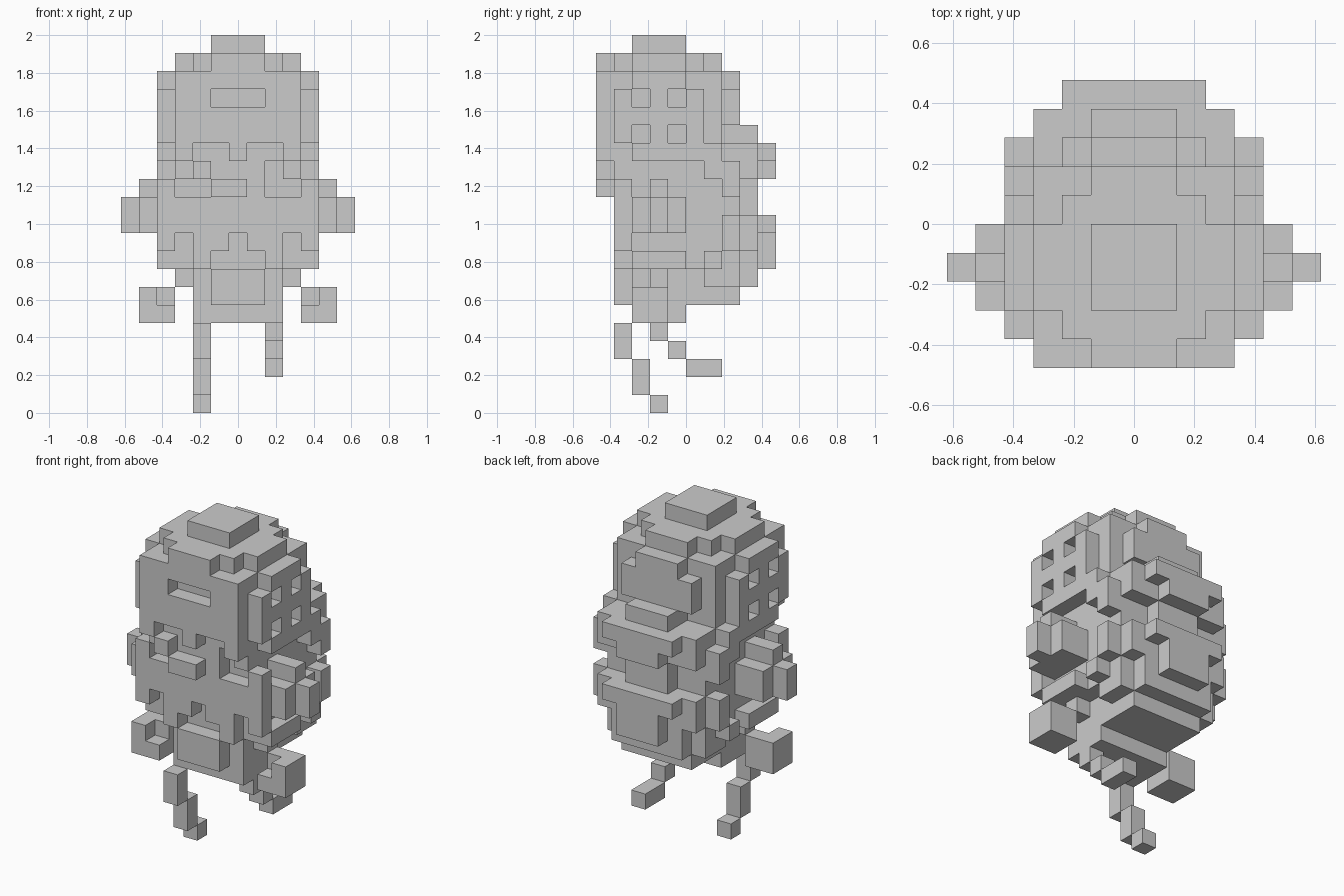
import bpy
import bmesh
from itertools import product
from mathutils import Vector

UNIT = 2 / 21  # edge of one building cube

if "Cube" in bpy.data.objects:
    bpy.data.objects.remove(bpy.data.objects["Cube"], do_unlink=True)

grey = bpy.data.materials.new("plain grey")
grey.use_nodes = True
grey.diffuse_color = (0.6, 0.6, 0.6, 1)
grey.node_tree.nodes["Principled BSDF"].inputs["Base Color"].default_value = grey.diffuse_color

parts = {}


def cells(xs, ys, zs):
    """Cubes from column xs[0] to xs[1] inclusive, and between the y and z bounds."""
    return set(product(range(xs[0], xs[1] + 1), range(*ys), range(*zs)))


def add(name, xs, ys, zs):
    parts.setdefault(name, set()).update(cells(xs, ys, zs))


def wide(name, half, ys, zs):
    """Block centred across the model."""
    add(name, (-half, half), ys, zs)


def carve(name, xs, ys, zs):
    parts[name] -= cells(xs, ys, zs)


def pair(name, xs, ys, zs):
    """Matching blocks on both sides."""
    add("left_" + name, xs, ys, zs)
    add("right_" + name, (-xs[1], -xs[0]), ys, zs)


def carve_pair(name, xs, ys, zs):
    carve("left_" + name, xs, ys, zs)
    carve("right_" + name, (-xs[1], -xs[0]), ys, zs)


# Head with stepped crown and top knob
wide("head", 3, (-4, 2), (13, 19))
wide("crown", 3, (-3, 0), (19, 20))
wide("crown", 2, (-4, 1), (19, 20))
wide("crown", 1, (-5, 2), (19, 20))
wide("top_knob", 1, (-3, 0), (20, 21))

# Face plate with forehead slot and eye notches
wide("face_plate", 3, (-5, -4), (14, 19))
carve("face_plate", (-1, 1), (-5, -4), (17, 18))
for x in (-2, 1):
    carve("face_plate", (x, x + 1), (-5, -4), (14, 15))

# Raised mouth pieces
add("mouth", (-2, -2), (-5, -4), (13, 14))
add("mouth", (-1, 0), (-5, -4), (12, 13))

# Round ear discs with four holes
pair("ear", (4, 4), (-3, 0), (14, 19))
pair("ear", (4, 4), (-4, 1), (15, 18))
for y, z in product((-3, -1), (15, 17)):
    carve_pair("ear", (4, 4), (y, y + 1), (z, z + 1))

# Rounded panel on the back of the head and the roll below it
wide("head_back", 1, (2, 3), (15, 19))
wide("head_back", 2, (2, 3), (16, 18))
wide("head_back", 1, (3, 4), (15, 16))
wide("neck_roll", 3, (2, 4), (13, 15))
wide("neck_roll", 2, (4, 5), (14, 15))
wide("neck_roll", 1, (4, 5), (13, 14))
pair("roll_end", (4, 4), (0, 2), (14, 15))
pair("roll_end", (4, 4), (1, 2), (13, 14))
pair("roll_end", (4, 4), (2, 3), (12, 14))

# Torso with cheek recesses and a jagged front hem
wide("torso", 3, (-3, 3), (8, 13))
wide("torso", 4, (-4, -3), (9, 13))
wide("torso", 2, (-4, -3), (8, 9))
carve("torso", (-3, -2), (-4, -3), (12, 13))
carve("torso", (2, 3), (-4, -3), (12, 13))
carve("head", (2, 2), (-4, -3), (13, 14))
for x in (-3, 0, 3):
    carve("torso", (x, x), (-4, -3), (9, 10))
carve("torso", (-1, 1), (-4, -3), (8, 9))

# Side plates
pair("side_plate", (4, 4), (-3, 0), (8, 9))
pair("side_plate", (4, 4), (1, 2), (8, 9))
pair("side_plate", (4, 4), (2, 3), (9, 11))

# Back pack
wide("back_pack", 1, (3, 4), (11, 13))
wide("back_pack", 3, (3, 4), (9, 11))
wide("back_pack", 2, (3, 4), (7, 9))
wide("back_pack", 2, (4, 5), (10, 11))
wide("back_pack", 1, (4, 5), (8, 10))

# Arms and loose hands
pair("arm", (4, 5), (-3, 0), (10, 12))
pair("arm", (4, 5), (-2, -1), (12, 13))
pair("arm", (6, 6), (-2, -1), (10, 12))
pair("hand", (4, 5), (-3, -1), (5, 7))
carve_pair("hand", (4, 4), (-3, -2), (6, 7))

# Belly and hips
wide("belly", 2, (-3, 3), (6, 8))
wide("belly", 1, (-4, -3), (6, 8))
pair("hem_tab", (3, 3), (-2, -1), (7, 8))
pair("hem_tab", (3, 3), (1, 3), (7, 8))
wide("hips", 2, (-3, 0), (5, 6))

# Running legs
right_leg = ((-4, -3, 3, 5), (-3, -2, 1, 3), (-2, -1, 0, 1))
left_leg = ((-2, -1, 4, 5), (-1, 0, 3, 4), (0, 2, 2, 3))
for name, x, steps in (("right_leg", -2, right_leg), ("left_leg", 2, left_leg)):
    for y0, y1, z0, z1 in steps:
        add(name, (x, x), (y0, y1), (z0, z1))

# Turn each part into a clean mesh made of its exposed faces
solid = set().union(*parts.values())
axes = [Vector(a) for a in ((1, 0, 0), (0, 1, 0), (0, 0, 1))]
for name, cubes in parts.items():
    bm = bmesh.new()
    for cube in sorted(cubes):
        middle = Vector(cube) + Vector((0, 0.5, 0.5))
        for i, side in product(range(3), (-1, 1)):
            normal = axes[i] * side
            neighbour = tuple(int(c) for c in Vector(cube) + normal)
            if neighbour in solid:
                continue
            u, v = axes[(i + 1) % 3] * side, axes[(i + 2) % 3]
            corners = (-u - v, u - v, u + v, v - u)
            bm.faces.new([bm.verts.new((middle + (normal + c) / 2) * UNIT) for c in corners])
    bmesh.ops.remove_doubles(bm, verts=bm.verts, dist=UNIT / 100)
    bmesh.ops.dissolve_limit(bm, angle_limit=0.01, verts=bm.verts, edges=bm.edges)
    mesh = bpy.data.meshes.new(name)
    bm.to_mesh(mesh)
    bm.free()
    mesh.materials.append(grey)
    bpy.context.collection.objects.link(bpy.data.objects.new(name, mesh))
